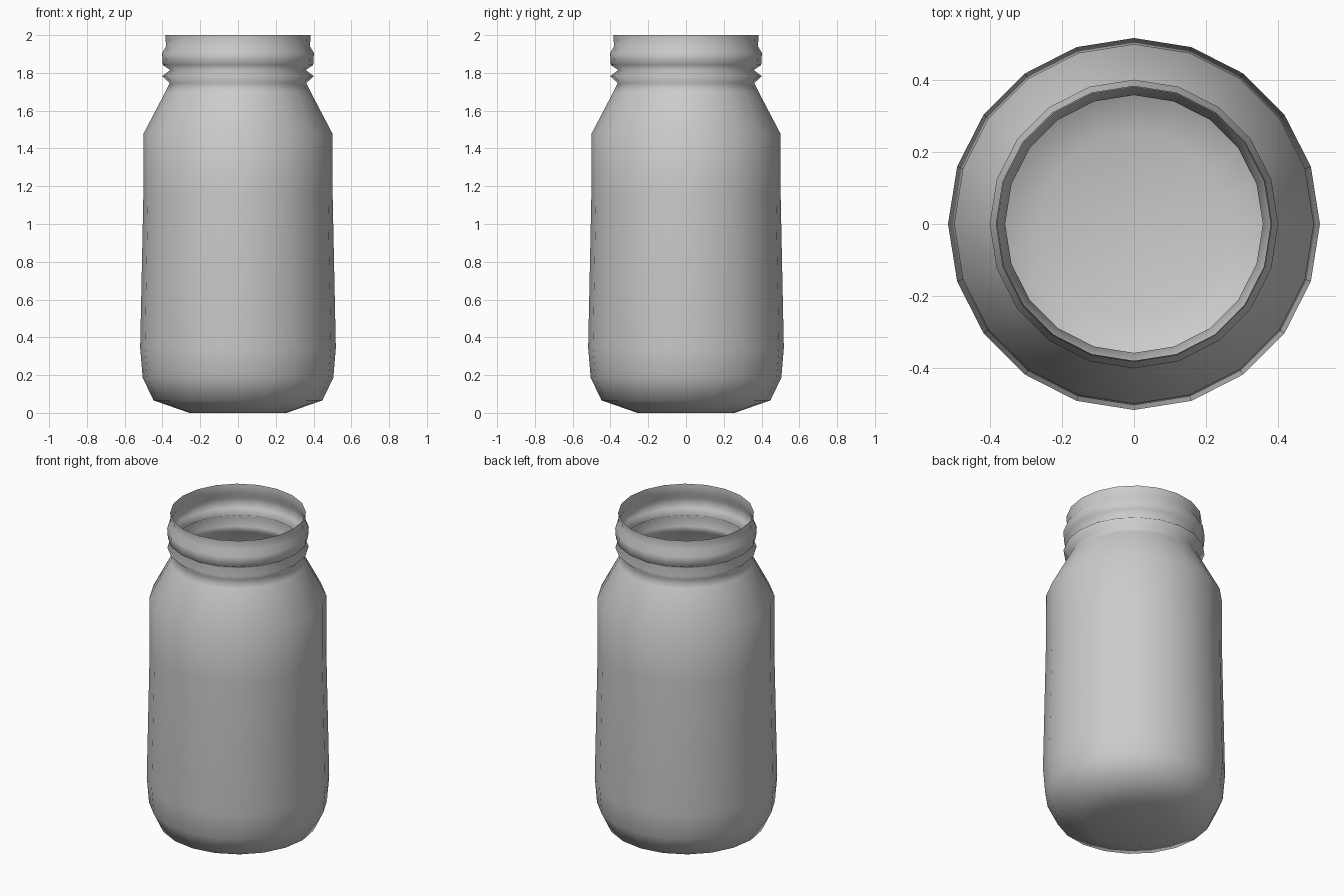
import bpy, bmesh
from math import cos, sin, tau

if "Cube" in bpy.data.objects:
    bpy.data.objects.remove(bpy.data.objects["Cube"])

SIDES = 20

# Jar profile (radius, height): base, body, shoulder, neck bead, rim
PROFILE = [
    (0.257, 0.0), (0.447, 0.066), (0.505, 0.187), (0.518, 0.345),
    (0.501, 1.16), (0.501, 1.477), (0.384, 1.70), (0.361, 1.746),
    (0.401, 1.783), (0.359, 1.815), (0.398, 1.842), (0.402, 1.905),
    (0.381, 1.94), (0.385, 2.0),
]

bm = bmesh.new()
rings = [[bm.verts.new((r * cos(tau * i / SIDES), r * sin(tau * i / SIDES), z))
          for i in range(SIDES)] for r, z in PROFILE]

# Thin open-topped wall
for low, high in zip(rings, rings[1:]):
    for i in range(SIDES):
        j = (i + 1) % SIDES
        bm.faces.new((low[i], low[j], high[j], high[i]))

# Closed base
centre = bm.verts.new((0, 0, 0))
for i in range(SIDES):
    bm.faces.new((centre, rings[0][(i + 1) % SIDES], rings[0][i]))

for face in bm.faces:
    face.smooth = True

mesh = bpy.data.meshes.new("jar")
bm.to_mesh(mesh)
bm.free()
jar = bpy.data.objects.new("jar", mesh)
bpy.context.collection.objects.link(jar)
